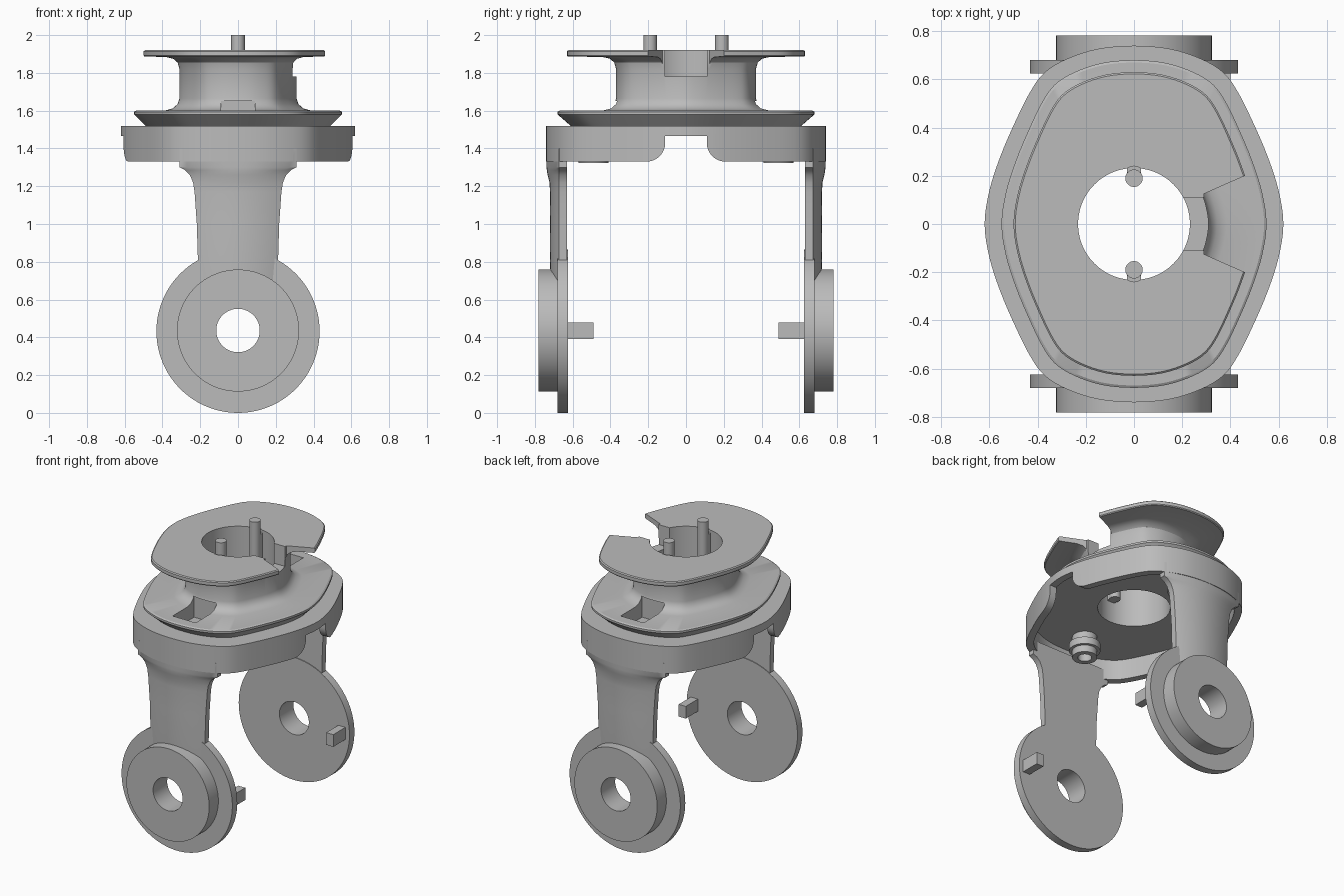
import bpy, bmesh, math
from mathutils import Vector

cube = bpy.data.objects.get("Cube")
if cube:
    bpy.data.objects.remove(cube, do_unlink=True)

GREY = (0.5, 0.5, 0.5, 1)
mat = bpy.data.materials.new("plain grey")
mat.use_nodes = True
mat.diffuse_color = GREY
mat.node_tree.nodes["Principled BSDF"].inputs["Base Color"].default_value = GREY


def loft(name, rings):
    """Skin a closed solid over a stack of rings with equal point counts."""
    bm = bmesh.new()
    rows = [[bm.verts.new(p) for p in ring] for ring in rings]
    n = len(rows[0])
    for a, b in zip(rows, rows[1:]):
        for i in range(n):
            j = (i + 1) % n
            bm.faces.new((a[i], a[j], b[j], b[i]))
    bm.faces.new(rows[0][::-1])
    bm.faces.new(rows[-1])
    bmesh.ops.recalc_face_normals(bm, faces=bm.faces)
    mesh = bpy.data.meshes.new(name)
    bm.to_mesh(mesh)
    bm.free()
    mesh.materials.append(mat)
    obj = bpy.data.objects.new(name, mesh)
    bpy.context.collection.objects.link(obj)
    return obj


def box(name, lo, hi):
    (x0, y0, z0), (x1, y1, z1) = lo, hi
    return loft(name, [[(x0, y0, z), (x1, y0, z), (x1, y1, z), (x0, y1, z)]
                       for z in (z0, z1)])


def rod(name, start, end, r, n=64):
    """Cylinder along z or y."""
    start, end = Vector(start), Vector(end)
    along_z = abs(end.z - start.z) > abs(end.y - start.y)
    turns = [2 * math.pi * i / n for i in range(n)]
    offs = [Vector((r * math.cos(t), r * math.sin(t) if along_z else 0,
                    0 if along_z else r * math.sin(t))) for t in turns]
    return loft(name, [[c + o for o in offs] for c in (start, end)])


def boolean(obj, cutters, mode="DIFFERENCE"):
    for c in cutters:
        mod = obj.modifiers.new("cut", "BOOLEAN")
        mod.operation, mod.solver, mod.object = mode, "EXACT", c
        bpy.context.view_layer.objects.active = obj
        bpy.ops.object.modifier_apply(modifier=mod.name)
        bpy.data.objects.remove(c, do_unlink=True)


def smooth(obj, angle=30):
    bpy.ops.object.select_all(action="DESELECT")
    obj.select_set(True)
    bpy.context.view_layer.objects.active = obj
    bpy.ops.object.shade_smooth_by_angle(angle=math.radians(angle))


# Shared oval outline: one quarter, splined and mirrored
QUARTER = [(0.62, 0), (0.6, 0.14), (0.555, 0.28), (0.495, 0.42), (0.43, 0.55),
           (0.37, 0.63), (0.28, 0.685), (0.15, 0.727), (0, 0.74)]


def make_outline(steps=4):
    q = [Vector(p) for p in QUARTER]
    q = [Vector((q[1].x, -q[1].y))] + q + [Vector((-q[-2].x, q[-2].y))]
    pts = []
    for a, b, c, d in zip(q, q[1:], q[2:], q[3:]):
        for k in range(steps):
            t = k / steps
            pts.append(0.5 * (2 * b + (c - a) * t + (2 * a - 5 * b + 4 * c - d) * t ** 2
                              + (3 * b - a - 3 * c + d) * t ** 3))
    half = pts + [Vector((-p.x, p.y)) for p in [q[-2]] + pts[:0:-1]]
    return half + [-p for p in half]


OUTLINE = make_outline()


def oval(z, hx, hy):
    return [(p.x * hx / 0.62, p.y * hy / 0.74, z) for p in OUTLINE]


def top_cutters():
    """Bore, pin slots, front and back pockets, and screw holes."""
    cuts = [rod("bore", (0, 0, 1.2), (0, 0, 2.1), 0.232, 96)]
    for s in (-1, 1):
        cuts.append(rod("slot", (0, s * 0.19, 1.65), (0, s * 0.19, 2.1), 0.05, 24))
        ys = sorted((s * 0.36, s * 0.6))
        cuts.append(box("pocket", (-0.09, ys[0], 1.5), (0.09, ys[1], 1.65)))
        cuts.append(rod("screw_hole", (0, s * 0.49, 1.2), (0, s * 0.49, 1.58), 0.045, 32))
    return cuts


# Hollow cap with arched side openings
cap = loft("cap", [oval(1.33, 0.62, 0.74), oval(1.52, 0.62, 0.74)])
arch = [(-0.21, 1.2)]
arch += [(-0.21 + 0.1 * math.sin(t), 1.43 - 0.1 * math.cos(t))
         for t in [math.pi / 2 * i / 12 for i in range(13)]]
arch += [(-0.11, 1.465)]
arch += [(-y, z) for y, z in arch[::-1]]
boolean(cap, [loft("hollow", [oval(1.2, 0.57, 0.69), oval(1.472, 0.57, 0.69)]),
              loft("arch", [[(x, y, z) for y, z in arch] for x in (-1, 1)])])
boolean(cap, top_cutters())
smooth(cap)

# Spool: chamfered lower flange, filleted hub, thin upper flange
PROFILE = [(1.515, 0.485, 0.605), (1.58, 0.55, 0.68), (1.594, 0.55, 0.68),
           (1.6, 0.54, 0.67), (1.601, 0.385, 0.445), (1.612, 0.345, 0.405),
           (1.635, 0.32, 0.38), (1.665, 0.31, 0.37), (1.82, 0.31, 0.37),
           (1.855, 0.32, 0.38), (1.875, 0.343, 0.403), (1.885, 0.385, 0.445),
           (1.886, 0.495, 0.625), (1.892, 0.5, 0.63), (1.914, 0.5, 0.63),
           (1.92, 0.493, 0.623)]
spool = loft("spool", [oval(*p) for p in PROFILE])
wedge = [(0.29, -0.125), (0.63, -0.275), (0.63, 0.275), (0.29, 0.125)]
boolean(spool, top_cutters())
boolean(spool, [box("hub_gap", (0.12, -0.11, 1.78), (0.4, 0.11, 2.1)),
                loft("wedge", [[(x, y, z) for x, y in wedge] for z in (1.785, 2.1)])])
smooth(spool)

# Leg stations: height, half width, outer depth
LEG = [(1.4, 0.31, 0.738), (1.3, 0.31, 0.738), (1.285, 0.28, 0.737),
       (1.26, 0.255, 0.733), (1.22, 0.238, 0.723), (1.17, 0.23, 0.72),
       (1, 0.218, 0.72), (0.8, 0.212, 0.72), (0.66, 0.2, 0.715)]


def leg_ring(z, w, depth, s):
    arc = [w * (1 - i / 8) for i in range(17)]
    ring = [(-w, 0.63), (w, 0.63)]
    ring += [(x, 0.672 + (depth - 0.672) * (1 - (x / w) ** 2)) for x in arc]
    return [(x, s * y, z) for x, y in ring]


for s, side in ((-1, "front"), (1, "back")):
    # Leg, with its foot kept clear of the axle bore
    smooth(loft(side + "_leg", [leg_ring(*row, s) for row in LEG]))

    # Round plate with raised hub and axle hole
    plate = rod(side + "_plate", (0, s * 0.625, 0.432), (0, s * 0.68, 0.432), 0.432, 96)
    boolean(plate, [rod("raised", (0, s * 0.65, 0.436), (0, s * 0.782, 0.436), 0.323, 96)],
            "UNION")
    boolean(plate, [rod("axle", (0, s * 0.5, 0.436), (0, s * 0.9, 0.436), 0.115, 64)])
    smooth(plate)

    # Inner stop peg
    ys = sorted((s * 0.49, s * 0.64))
    box(side + "_peg", (0.345, ys[0], 0.392), (0.4, ys[1], 0.478))

    # Pin and the rib joining it to the bore wall
    smooth(rod(side + "_pin", (0, s * 0.19, 1.62), (0, s * 0.19, 2), 0.036, 32))
    ys = sorted((s * 0.19, s * 0.26))
    box(side + "_pin_rib", (-0.03, ys[0], 1.62), (0.03, ys[1], 1.9))

    # Collared bushing under the cap
    y = s * 0.49
    bushing = rod(side + "_bushing", (0, y, 1.322), (0, y, 1.48), 0.08, 48)
    boolean(bushing, [rod("collar", (0, y, 1.37), (0, y, 1.42), 0.1, 48)], "UNION")
    boolean(bushing, [rod("bush_hole", (0, y, 1.2), (0, y, 1.6), 0.045, 32)])
    smooth(bushing)
